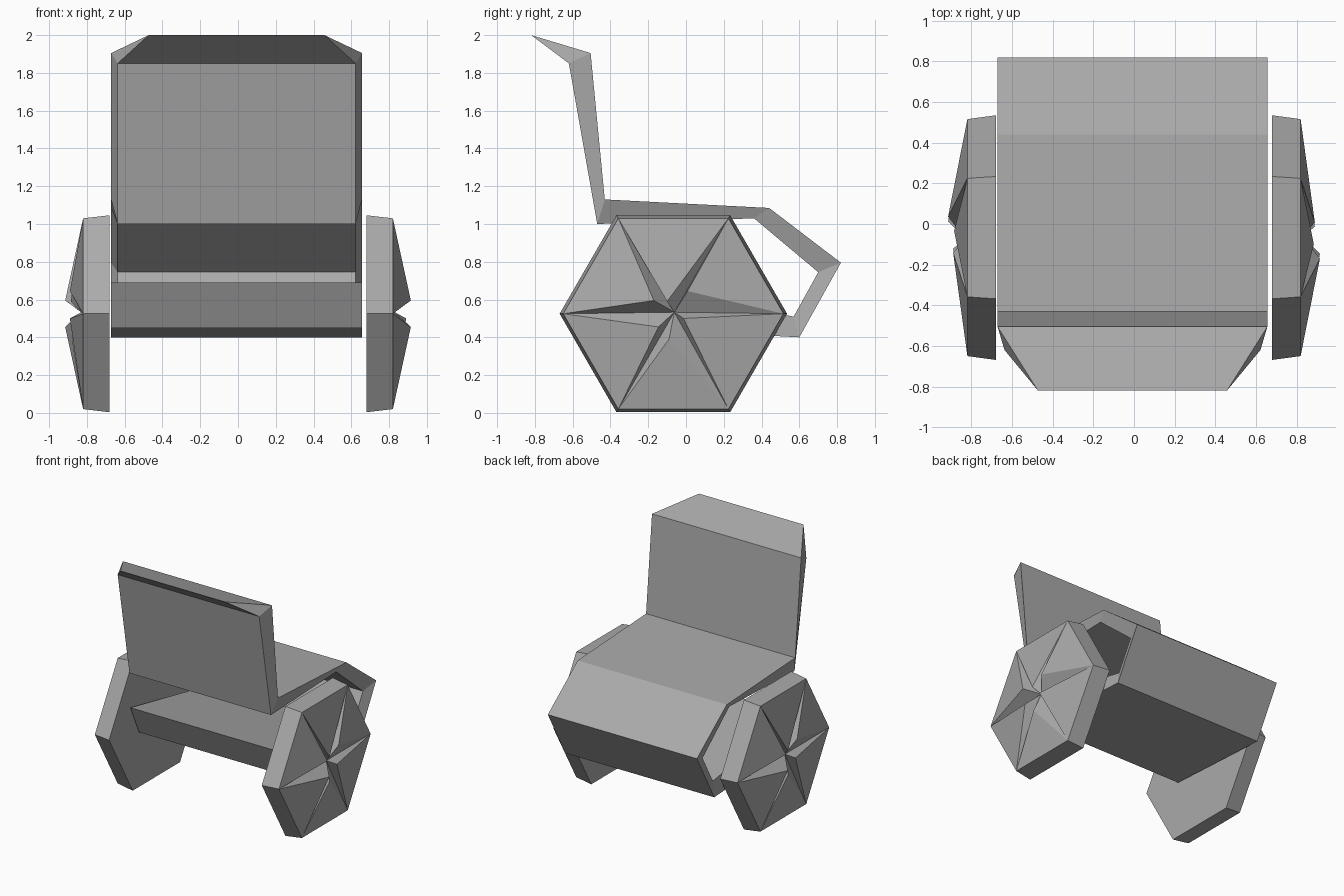
import bpy, bmesh
from math import cos, sin, pi, radians
from mathutils import Matrix

if "Cube" in bpy.data.objects:
    bpy.data.objects.remove(bpy.data.objects["Cube"])

grey = bpy.data.materials.new("dark_grey")
grey.diffuse_color = (0.40, 0.40, 0.40, 1)
grey.use_nodes = True
grey.node_tree.nodes["Principled BSDF"].inputs["Base Color"].default_value = grey.diffuse_color


def finish(bm, name):
    bmesh.ops.recalc_face_normals(bm, faces=bm.faces[:])
    mesh = bpy.data.meshes.new(name)
    bm.to_mesh(mesh)
    bm.free()
    mesh.materials.append(grey)
    obj = bpy.data.objects.new(name, mesh)
    bpy.context.collection.objects.link(obj)
    return obj


# Seat shell: one folded slab, headrest -> back -> seat -> leg flap -> base
def seat_shell():
    mid, wide, narrow, tip = -0.0075, 0.6640, 0.63, 0.465
    # outer (y, z), inner (y, z), inner half width
    stations = [
        ((-0.505, 1.905), (-0.62, 1.85), narrow),
        ((-0.43, 1.13), (-0.47, 1.0), narrow),
        ((0.44, 1.085), (0.36, 1.03), narrow),
        ((0.82, 0.795), (0.70, 0.745), narrow),
        ((0.60, 0.40), (0.57, 0.51), narrow),
        ((-0.30, 0.45), (-0.41, 0.69), wide),
    ]
    bm = bmesh.new()

    def pair(hw, p):
        return [bm.verts.new((mid + s * hw, *p)) for s in (-1, 1)]

    rings = []
    for outer, inner, hw in stations:
        o, i = pair(wide, outer), pair(hw, inner)
        rings.append([o[0], o[1], i[1], i[0]])
    for a, b in zip(rings, rings[1:]):
        for k in range(4):
            n = (k + 1) % 4
            bm.faces.new((a[k], a[n], b[n], b[k]))
    bm.faces.new(rings[-1])
    # headrest wedge ends in a narrower sharp edge
    t = pair(tip, (-0.82, 2.0))
    a = rings[0]
    bm.faces.new((a[0], a[1], t[1], t[0]))
    bm.faces.new((a[3], a[2], t[1], t[0]))
    bm.faces.new((a[1], a[2], t[1]))
    bm.faces.new((a[3], a[0], t[0]))
    return finish(bm, "seat_shell")


# Hexagonal wheel: flat inside, six off-centre raised facets outside
def wheel(name, turn):
    cy, cz = -0.067, 0.525
    tips = [(0.89, 0.008, 0.645), (0.885, -0.10, 0.59), (0.915, -0.17, 0.595),
            (0.915, -0.146, 0.455), (0.88, -0.09, 0.39), (0.89, -0.013, 0.50)]
    bm = bmesh.new()

    def hexagon(x, r):
        return [bm.verts.new((x, cy + r * cos(k * pi / 3), cz + r * sin(k * pi / 3)))
                for k in range(6)]

    back, rim = hexagon(0.68, 0.602), hexagon(0.82, 0.583)
    hub = bm.verts.new((0.83, -0.062, 0.533))
    bm.faces.new(back)
    for k in range(6):
        n = (k + 1) % 6
        bm.faces.new((back[k], back[n], rim[n], rim[k]))
        p = bm.verts.new(tips[k])
        bm.faces.new((rim[k], rim[n], p))
        bm.faces.new((rim[n], hub, p))
        bm.faces.new((hub, rim[k], p))
    if turn:
        bmesh.ops.rotate(bm, verts=bm.verts[:], cent=(0, cy, 0),
                         matrix=Matrix.Rotation(radians(180), 3, 'Z'))
    return finish(bm, name)


seat_shell()
wheel("right_wheel", False)
wheel("left_wheel", True)
